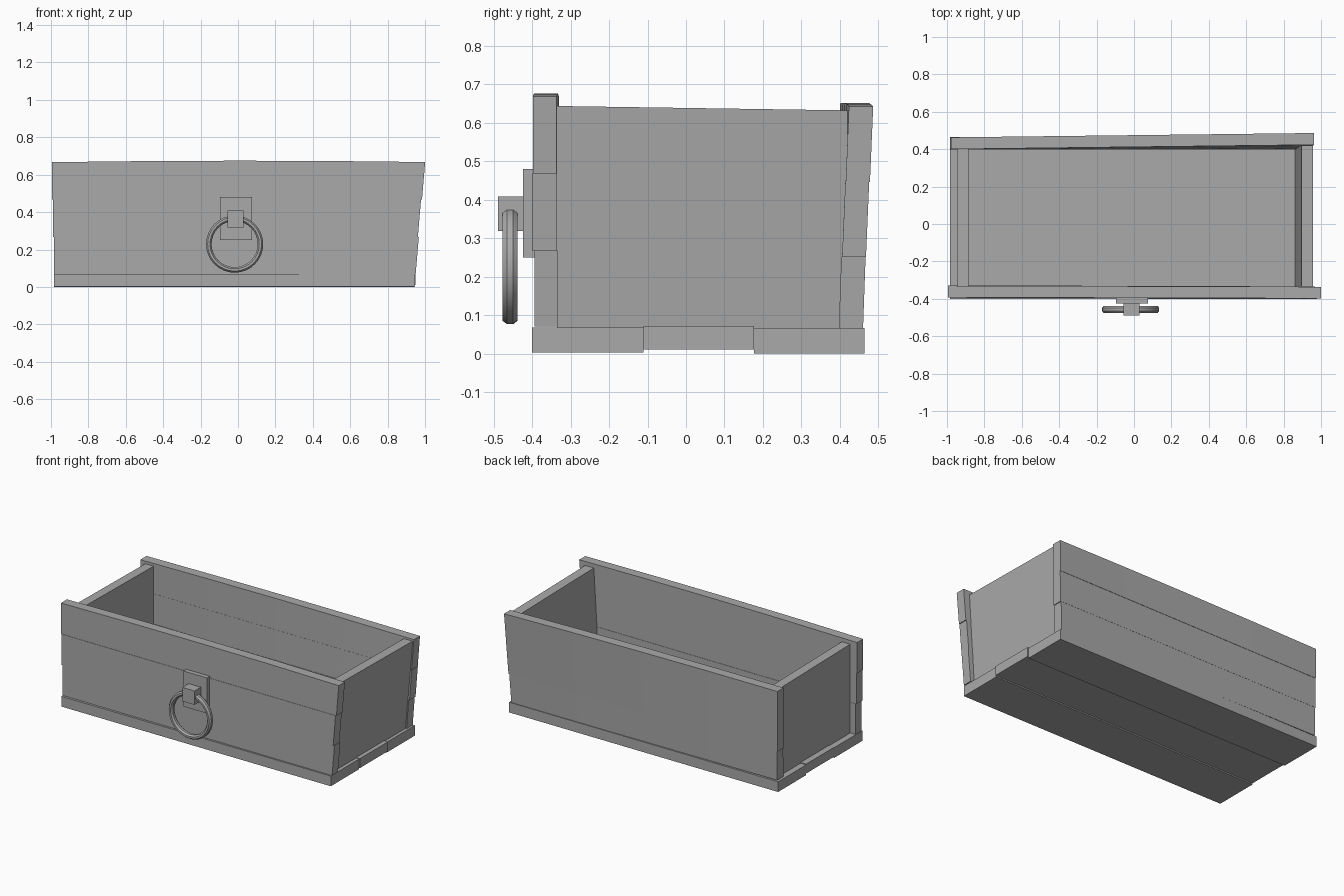
import bpy, bmesh, math
from mathutils import Vector

old = bpy.data.objects.get("Cube")
if old:
    bpy.data.objects.remove(old)

grey = bpy.data.materials.new("plain_grey")
grey.use_nodes = True
colour = (0.4, 0.4, 0.4, 1)
grey.diffuse_color = colour
grey.node_tree.nodes["Principled BSDF"].inputs["Base Color"].default_value = colour


def finish(bm, name):
    bmesh.ops.recalc_face_normals(bm, faces=bm.faces)
    mesh = bpy.data.meshes.new(name)
    bm.to_mesh(mesh)
    bm.free()
    mesh.materials.append(grey)
    obj = bpy.data.objects.new(name, mesh)
    bpy.context.collection.objects.link(obj)
    return obj


def board(name, x, y, z, warp=None, cuts=4):
    """Box split along x, each corner then moved by a warp function."""
    bm = bmesh.new()
    rings = []
    for i in range(cuts + 1):
        px = x[0] + (x[1] - x[0]) * i / cuts
        ring = [Vector((px, y[a], z[b])) for a, b in ((0, 0), (1, 0), (1, 1), (0, 1))]
        rings.append([bm.verts.new(warp(p) if warp else p) for p in ring])
    for r, s in zip(rings, rings[1:]):
        for k in range(4):
            bm.faces.new((r[k], r[k - 1], s[k - 1], s[k]))
    bm.faces.new(rings[0])
    bm.faces.new(rings[-1])
    return finish(bm, name)


# Front boards: right end leans outward, top edge bows up a little
def front_warp(p):
    lean = 0.087 * (p.z - 0.07) * (p.x + 1) / 2
    bow = 0.008 * (1 - p.x ** 2) if p.z > 0.6 else 0
    return Vector((p.x + lean, p.y - 0.003 * p.x, p.z + bow))


board("front_board_lower", (-0.985, 0.95), (-0.391, -0.331), (0.07, 0.268), front_warp)
board("front_board_middle", (-0.99, 0.945), (-0.397, -0.333), (0.268, 0.468), front_warp)
board("front_board_upper", (-0.995, 0.95), (-0.395, -0.333), (0.468, 0.667), front_warp)


# Back boards: lean backward toward the top right corner
def back_warp(p):
    t = (p.x + 1) / 2
    lean = 0.055 * (p.z - 0.07) * t
    back = 0.024 * t * max(0, (p.z - 0.1) / 0.54)
    bow = 0.006 * (1 - p.x ** 2) if p.z > 0.6 else 0
    return Vector((p.x + lean, p.y + back, p.z + bow - 0.004 * p.x))


board("back_board_lower", (-0.975, 0.93), (0.397, 0.46), (0.068, 0.255), back_warp)
board("back_board_middle", (-0.98, 0.935), (0.399, 0.461), (0.255, 0.45), back_warp)
board("back_board_upper", (-0.98, 0.933), (0.4, 0.463), (0.45, 0.645), back_warp)

# Floor boards
for name, y, z, x1 in (("front", (-0.4, -0.11), (0.002, 0.068), 0.945),
                       ("middle", (-0.11, 0.177), (0.01, 0.071), 0.95),
                       ("back", (0.177, 0.464), (0, 0.066), 0.943)):
    board("floor_board_" + name, (-0.985, x1), y, z)


# End panels: the right one leans outward
def end_warp(p):
    lean = 0.06 * (p.z - 0.06) if p.x > 0 else 0
    drop = 0.015 * (p.y + 0.33) if p.z > 0.5 else 0
    return Vector((p.x + lean, p.y, p.z - drop))


board("right_end_panel", (0.86, 0.922), (-0.335, 0.42), (0.06, 0.643), end_warp, 1)
board("left_end_panel", (-0.945, -0.885), (-0.335, 0.41), (0.06, 0.643), end_warp, 1)

# Handle plate and bracket
board("handle_plate", (-0.095, 0.075), (-0.424, -0.385), (0.25, 0.48), cuts=1)
board("handle_bracket", (-0.057, 0.03), (-0.488, -0.415), (0.318, 0.408), cuts=1)

# Handle ring: flattened octagonal section swept round a circle
bm = bmesh.new()
steps, sides = 32, 8
loops = []
for i in range(steps):
    a = math.tau * i / steps
    loop = []
    for k in range(sides):
        b = math.tau * (k + 0.5) / sides
        r = 0.138 + 0.016 * math.cos(b)
        loop.append(bm.verts.new((-0.018 + r * math.cos(a),
                                  -0.457 + 0.021 * math.sin(b),
                                  0.229 + r * math.sin(a))))
    loops.append(loop)
for i in range(steps):
    p, q = loops[i - 1], loops[i]
    for k in range(sides):
        bm.faces.new((p[k - 1], p[k], q[k], q[k - 1]))
ring = finish(bm, "handle_ring")
bpy.context.view_layer.objects.active = ring
ring.select_set(True)
bpy.ops.object.shade_smooth_by_angle(angle=math.radians(30))
